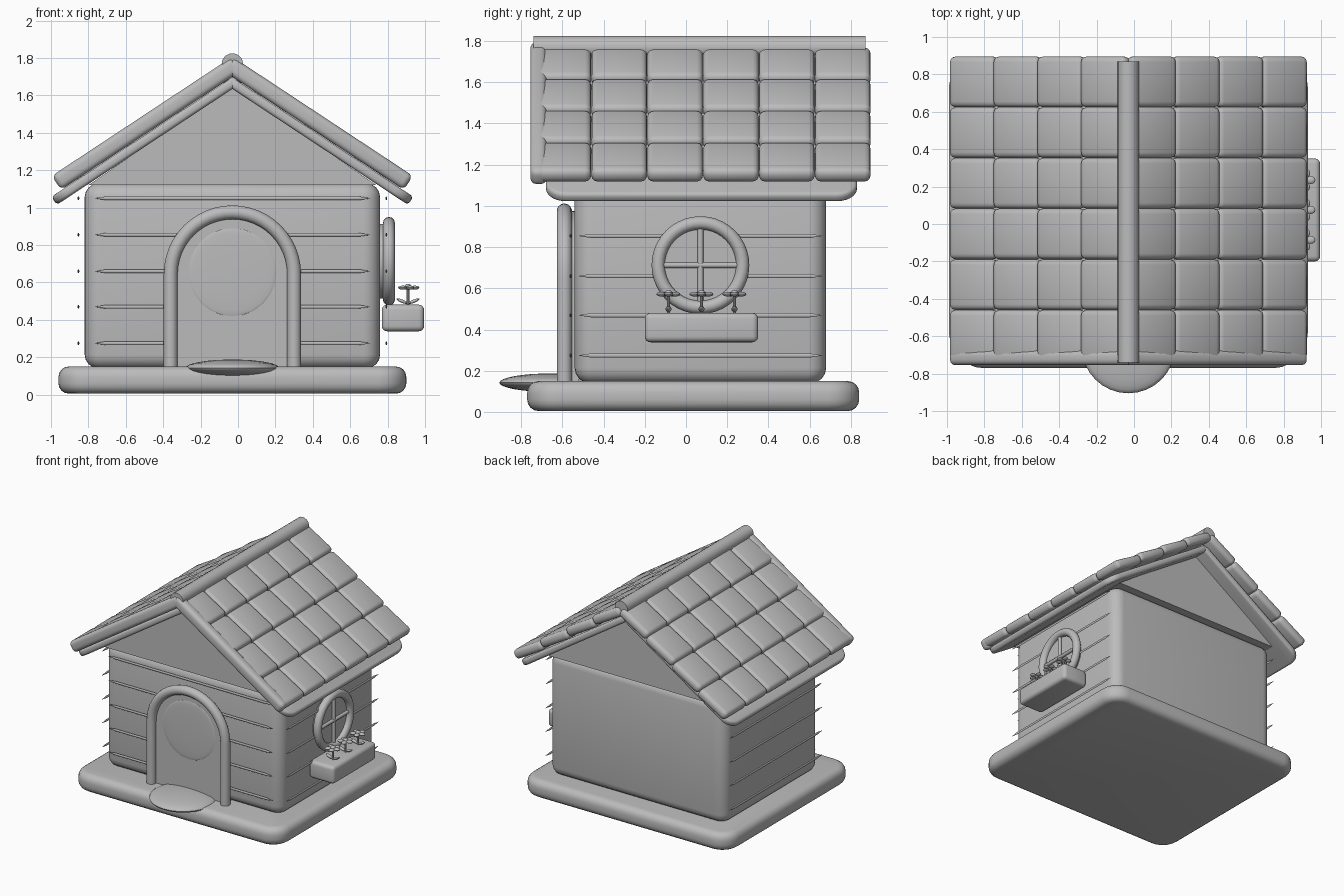
import bpy, bmesh, math
from mathutils import Matrix, Vector

if "Cube" in bpy.data.objects:
    bpy.data.objects.remove(bpy.data.objects["Cube"])

CX, CY = -0.03, 0.07          # house centre
PITCH = math.atan(0.66)       # roof slope
RIDGE_Z = 1.807               # where the two outer roof planes meet

grey = bpy.data.materials.new("plain grey")
grey.diffuse_color = (0.5, 0.5, 0.5, 1)
grey.use_nodes = True
grey.node_tree.nodes["Principled BSDF"].inputs["Base Color"].default_value = grey.diffuse_color


def finish(name, bm, angle=40):
    """Turn a bmesh into a named, smooth-by-angle object."""
    bmesh.ops.recalc_face_normals(bm, faces=bm.faces)
    me = bpy.data.meshes.new(name)
    bm.to_mesh(me)
    bm.free()
    ob = bpy.data.objects.new(name, me)
    bpy.context.collection.objects.link(ob)
    me.materials.append(grey)
    bpy.ops.object.select_all(action='DESELECT')
    ob.select_set(True)
    bpy.context.view_layer.objects.active = ob
    bpy.ops.object.shade_smooth_by_angle(angle=math.radians(angle))
    return ob


def move(x, y, z):
    return Matrix.Translation((x, y, z))


def box(bm, mat, size, bevel=0.0, segs=3):
    verts = bmesh.ops.create_cube(bm, size=1, matrix=mat @ Matrix.Diagonal((*size, 1)))["verts"]
    if bevel:
        edges = list({e for v in verts for e in v.link_edges})
        bmesh.ops.bevel(bm, geom=edges, offset=bevel, segments=segs, profile=0.5, affect='EDGES')


def ball(bm, mat, size, u=12, v=8):
    bmesh.ops.create_uvsphere(bm, u_segments=u, v_segments=v, radius=1,
                              matrix=mat @ Matrix.Diagonal((*size, 1)))


def rod(bm, mat, radius, length, segs=16):
    bmesh.ops.create_cone(bm, cap_ends=True, segments=segs, radius1=radius, radius2=radius,
                          depth=length, matrix=mat)


def prism(bm, pts, vec):
    """Extrude a closed outline along vec."""
    face = bm.faces.new([bm.verts.new(p) for p in pts])
    top = bmesh.ops.extrude_face_region(bm, geom=[face], use_keep_orig=True)["geom"]
    bmesh.ops.translate(bm, verts=[g for g in top if isinstance(g, bmesh.types.BMVert)], vec=vec)


def slab(name, mat, size, corner, edge):
    """Rounded-corner slab whose upper and lower rims are rounded too."""
    bm = bmesh.new()
    w, d, h = size
    pts = []
    for k, (sx, sy) in enumerate(((1, 1), (-1, 1), (-1, -1), (1, -1))):
        for i in range(7):
            a = math.pi / 2 * (k + i / 6)
            pts.append((sx * (w / 2 - corner) + corner * math.cos(a),
                        sy * (d / 2 - corner) + corner * math.sin(a), -h / 2))
    prism(bm, pts, (0, 0, h))
    rims = [e for e in bm.edges if abs(e.verts[0].co.z - e.verts[1].co.z) < 1e-5]
    bmesh.ops.bevel(bm, geom=rims, offset=edge, segments=4, profile=0.5, affect='EDGES')
    bm.transform(mat)
    return finish(name, bm)


def roof_frame(s):
    return move(CX, 0, RIDGE_Z) @ Matrix.Rotation(s * PITCH, 4, 'Y')


# Base and walls
slab("base", move(CX, 0.035, 0.078), (1.86, 1.61, 0.145), 0.15, 0.055)
slab("walls", move(CX, CY, 0.635), (1.58, 1.22, 0.99), 0.09, 0.075)

# Gable block under the roof
bm = bmesh.new()
prism(bm, [(CX - 0.77, -0.57, 1.12), (CX + 0.77, -0.57, 1.12), (CX, -0.57, 1.65)], (0, 1.28, 0))
finish("gable", bm)

# Thin pointed plank strips on the front and both sides
bm = bmesh.new()
for z in (0.275, 0.47, 0.66, 0.855, 1.05):
    runs = [(move(CX, -0.56, z), 1.47)]
    for s in (-1, 1):
        runs.append((move(CX + s * 0.823, CY, z) @ Matrix.Rotation(math.pi / 2, 4, 'Z'), 1.18))
    for mat, length in runs:
        for e in (-1, 1):
            bmesh.ops.create_cone(bm, segments=8, radius1=1, radius2=0.1, depth=0.06,
                                  matrix=mat @ move(e * (length / 2 - 0.03), 0, 0)
                                  @ Matrix.Diagonal((1, 0.005, 0.01, 1))
                                  @ Matrix.Rotation(e * math.pi / 2, 4, 'Y'))
        rod(bm, mat @ Matrix.Diagonal((1, 0.005, 0.01, 1)) @ Matrix.Rotation(math.pi / 2, 4, 'Y'),
            1, length - 0.12, 8)
finish("plank_strips", bm)

# Roof: under-slab, puffy tiles and front barge board on each slope
for s, side in ((-1, "left"), (1, "right")):
    F = roof_frame(s)
    slab(side + "_roof_slab", F @ move(s * 0.615, 0.075, -0.118), (1.21, 1.51, 0.052), 0.1, 0.02)
    bm = bmesh.new()
    for row in range(4):
        for col in range(6):
            m = F @ move(s * (0.175 + 0.28 * row), -0.595 + 0.271 * col, -0.043)
            box(bm, m @ Matrix.Rotation(-s * 0.05, 4, 'Y'), (0.284, 0.271, 0.075), 0.03)
    finish(side + "_roof_tiles", bm)
    bm = bmesh.new()
    box(bm, F @ move(s * 0.58, -0.715, -0.045), (1.154, 0.08, 0.09), 0.03, 4)
    finish(side + "_barge_board", bm)

# Ridge roll
bm = bmesh.new()
rod(bm, move(CX, 0.065, 1.768) @ Matrix.Rotation(math.pi / 2, 4, 'X'), 0.057, 1.61, 20)
finish("ridge_roll", bm)

# Door panel with a round inset disc
R, SPRING = 0.33, 0.645
arch = [(CX + R * math.cos(math.pi * i / 24), SPRING + R * math.sin(math.pi * i / 24)) for i in range(25)]
path = [(CX + R, 0.15)] + arch + [(CX - R, 0.15)]
bm = bmesh.new()
prism(bm, [(x, -0.58, z) for x, z in path], (0, 0.06, 0))
finish("door", bm)
bm = bmesh.new()
ball(bm, move(CX, -0.58, 0.655), (0.235, 0.008, 0.235), 32, 12)
finish("door_disc", bm)

# Door frame: a tube swept along the arch
bm = bmesh.new()
rings = []
for i, (x, z) in enumerate(path):
    a = math.pi * min(max(i - 1, 0), 24) / 24
    out = Vector((math.cos(a), 0, math.sin(a)))
    c = Vector((x, -0.59, z))
    rings.append([bm.verts.new(c + 0.037 * (math.cos(t) * out + math.sin(t) * Vector((0, 1, 0))))
                  for t in (math.tau * k / 14 for k in range(14))])
for r0, r1 in zip(rings, rings[1:]):
    for k in range(14):
        bm.faces.new((r0[k], r0[k - 1], r1[k - 1], r1[k]))
bm.faces.new(rings[0])
bm.faces.new(rings[-1])
finish("door_frame", bm)

# Doorstep
bm = bmesh.new()
ball(bm, move(CX, -0.655, 0.143), (0.25, 0.25, 0.045), 32, 16)
finish("doorstep", bm)

# Round window: ring, glass and cross bars
WX, WZ = 0.807, 0.713
bpy.ops.mesh.primitive_torus_add(location=(WX, CY, WZ), rotation=(0, math.pi / 2, 0), major_radius=0.205,
                                 minor_radius=0.032, major_segments=40, minor_segments=12)
ring = bpy.context.object
ring.name = "window_ring"
ring.data.materials.append(grey)
bpy.ops.object.shade_smooth_by_angle(angle=math.radians(40))
bm = bmesh.new()
rod(bm, move(0.78, CY, WZ) @ Matrix.Rotation(math.pi / 2, 4, 'Y'), 0.2, 0.04, 40)
finish("window_glass", bm)
bm = bmesh.new()
rod(bm, move(WX, CY, WZ), 0.014, 0.4, 10)
rod(bm, move(WX, CY, WZ) @ Matrix.Rotation(math.pi / 2, 4, 'X'), 0.014, 0.4, 10)
finish("window_bars", bm)

# Flower box with three flowers
bm = bmesh.new()
box(bm, move(0.882, CY + 0.005, 0.41), (0.226, 0.55, 0.142), 0.028, 4)
finish("flower_box", bm)
for n, y in enumerate((-0.085, 0.075, 0.235)):
    bm = bmesh.new()
    base = move(0.909, y, 0)
    rod(bm, base @ move(0, 0, 0.52), 0.007, 0.1, 8)
    for e in (-1, 1):
        ball(bm, base @ move(e * 0.032, 0, 0.5) @ Matrix.Rotation(-e * 0.4, 4, 'Y'), (0.032, 0.015, 0.009))
    for k in range(5):
        ball(bm, base @ Matrix.Rotation(math.tau * k / 5, 4, 'Z') @ move(0.036, 0, 0.572),
             (0.025, 0.021, 0.011))
    ball(bm, base @ move(0, 0, 0.576), (0.019, 0.019, 0.017))
    finish("flower_%d" % (n + 1), bm)
